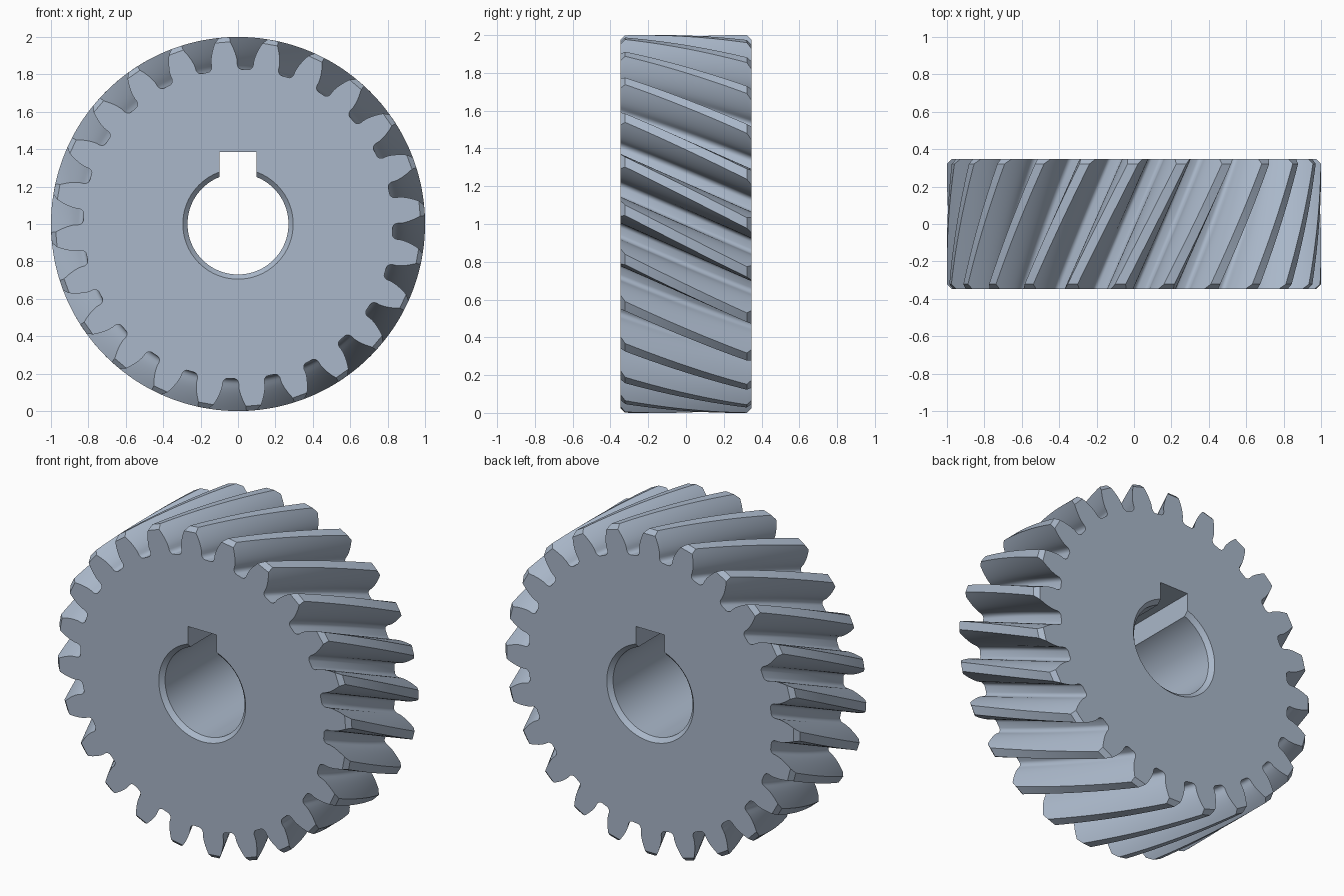
import bpy, bmesh
from math import sin, cos, tan, acos, radians, pi

if "Cube" in bpy.data.objects:
    bpy.data.objects.remove(bpy.data.objects["Cube"])

TEETH, HALF = 24, 0.347           # tooth count, half face width
TIP, ROOT, BEVEL = 1.0, 0.827, 0.025
PITCH = 0.924
BASE = PITCH * cos(radians(20))
GAP, TWIST = radians(2.6), radians(20.3)   # front gap offset, total helix twist
STEP = 2 * pi / TEETH


def inv(a):
    return tan(a) - a


def half_angle(r):
    """Half tooth angle of an involute flank at radius r."""
    a = acos(min(1, BASE / r))
    return STEP / 4 + inv(radians(20)) - inv(a)


def half_tooth(tip):
    """Right half of a tooth as (angle, radius), from tip to root."""
    depth = 0.028
    pts = []
    for i in range(8):
        r = tip + (BASE - tip) * i / 7
        pts.append((half_angle(r), r))
    edge = half_angle(BASE)
    for i in range(6):                       # root fillet
        a = i / 5 * pi / 2
        pts.append((edge + radians(1.7) * (1 - cos(a)), ROOT + depth * (1 - sin(a))))
    return pts


def section(bm, y, tip):
    """One ring of vertices around the toothed outline at depth y."""
    half = half_tooth(tip)
    tooth = [(-a, r) for a, r in reversed(half)] + half
    start = GAP + STEP / 2 + TWIST * (y + HALF) / (2 * HALF)
    return [bm.verts.new((r * sin(start + k * STEP + a), y,
                          1 + r * cos(start + k * STEP + a)))
            for k in range(TEETH) for a, r in tooth]


def loft(bm, rings):
    """Skin a list of rings and cap both ends."""
    n = len(rings[0])
    for p, q in zip(rings, rings[1:]):
        for i in range(n):
            j = (i + 1) % n
            bm.faces.new((p[i], p[j], q[j], q[i]))
    bm.faces.new(rings[0])
    bm.faces.new(rings[-1][::-1])
    bmesh.ops.recalc_face_normals(bm, faces=bm.faces[:])


def finish(bm, name):
    mesh = bpy.data.meshes.new(name)
    bm.to_mesh(mesh)
    bm.free()
    ob = bpy.data.objects.new(name, mesh)
    bpy.context.collection.objects.link(ob)
    return ob


# Blue-grey steel
steel = bpy.data.materials.new("steel")
steel.diffuse_color = (0.40, 0.475, 0.585, 1)
steel.use_nodes = True
steel.node_tree.nodes["Principled BSDF"].inputs["Base Color"].default_value = steel.diffuse_color

# Helical gear body with bevelled tooth ends
inner = HALF - BEVEL
stations = [(-HALF, TIP - BEVEL)]
stations += [(-inner + 2 * inner * i / 14, TIP) for i in range(15)]
stations += [(HALF, TIP - BEVEL)]
bm = bmesh.new()
loft(bm, [section(bm, y, t) for y, t in stations])
gear = finish(bm, "helical_gear")
gear.data.materials.append(steel)

# Bore cutter, flared at both mouths
bm = bmesh.new()
profile = [(-HALF - 0.05, 0.345), (-HALF + 0.025, 0.27),
           (HALF - 0.025, 0.27), (HALF + 0.05, 0.345)]
loft(bm, [[bm.verts.new((r * sin(2 * pi * i / 96), y, 1 + r * cos(2 * pi * i / 96)))
           for i in range(96)] for y, r in profile])
bore = finish(bm, "bore_cutter")
bore.data.materials.append(steel)

# Keyway cutter
bm = bmesh.new()
bmesh.ops.create_cube(bm, size=1)
for v in bm.verts:
    v.co = (v.co.x * 0.196, v.co.y * 1.0, 1.193 + v.co.z * 0.386)
keyway = finish(bm, "keyway_cutter")
keyway.data.materials.append(steel)

# Cut the bore and keyway
bpy.context.view_layer.objects.active = gear
gear.select_set(True)
for cutter in (bore, keyway):
    cutter.hide_render = True
    mod = gear.modifiers.new(cutter.name, 'BOOLEAN')
    mod.operation = 'DIFFERENCE'
    mod.solver = 'EXACT'
    mod.object = cutter
    bpy.ops.object.modifier_apply(modifier=mod.name)
for cutter in (bore, keyway):
    bpy.data.objects.remove(cutter, do_unlink=True)

bpy.ops.object.shade_smooth_by_angle(angle=radians(30))
